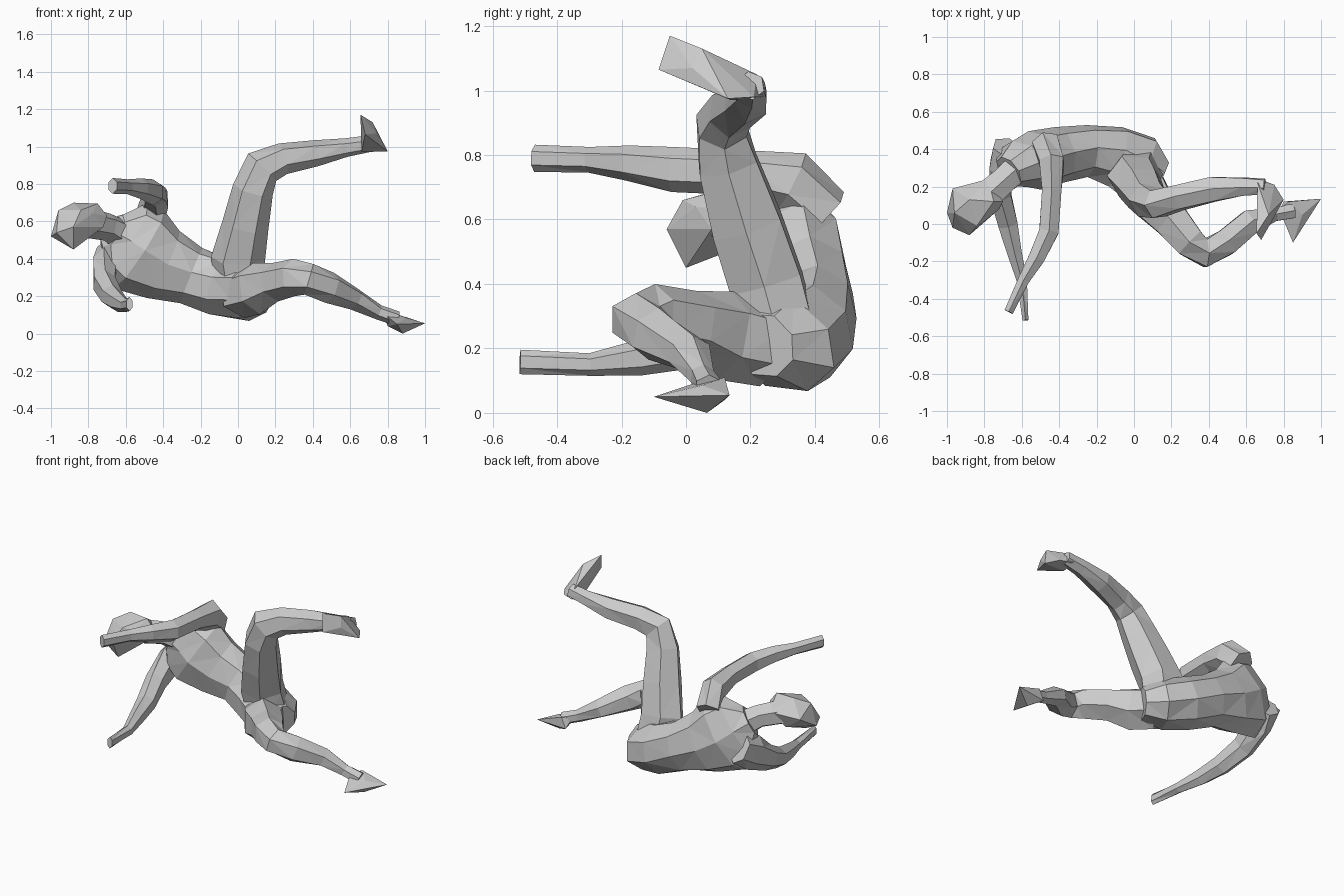
import bpy, bmesh, math
from mathutils import Vector


def finish(name, bm):
    bmesh.ops.triangulate(bm, faces=bm.faces[:])
    bmesh.ops.recalc_face_normals(bm, faces=bm.faces[:])
    me = bpy.data.meshes.new(name)
    bm.to_mesh(me)
    bm.free()
    bpy.context.collection.objects.link(bpy.data.objects.new(name, me))


def limb(name, stations, ref, sides=6):
    """Faceted tube; station = x, y, z, half size along ref, half size across it."""
    bm = bmesh.new()
    pts = [Vector(s[:3]) for s in stations]
    rings = []
    for i, s in enumerate(stations):
        t = (pts[min(i + 1, len(pts) - 1)] - pts[max(i - 1, 0)]).normalized()
        u = Vector(ref)
        u = (u - t * u.dot(t)).normalized()
        v = t.cross(u)
        ring = []
        for k in range(sides):
            a = 2 * math.pi * k / sides
            ring.append(bm.verts.new(pts[i] + u * (s[3] * math.cos(a)) + v * (s[4] * math.sin(a))))
        rings.append(ring)
    for r, q in zip(rings, rings[1:]):
        for k in range(sides):
            n = (k + 1) % sides
            bm.faces.new((r[k], r[n], q[n], q[k]))
    bm.faces.new(rings[0])
    bm.faces.new(rings[-1])
    finish(name, bm)


def hull(name, points):
    """Faceted block wrapped around a few corner points."""
    bm = bmesh.new()
    for p in points:
        bm.verts.new(p)
    res = bmesh.ops.convex_hull(bm, input=bm.verts[:])
    loose = [g for g in res["geom_interior"] if isinstance(g, bmesh.types.BMVert)]
    bmesh.ops.delete(bm, geom=loose, context='VERTS')
    finish(name, bm)


# torso: curled from pelvis to neck base
limb("torso", [
    (0.14, 0.24, 0.21, 0.10, 0.11),
    (0.04, 0.29, 0.22, 0.15, 0.20),
    (-0.10, 0.36, 0.25, 0.16, 0.17),
    (-0.25, 0.39, 0.31, 0.16, 0.14),
    (-0.40, 0.37, 0.37, 0.20, 0.15),
    (-0.53, 0.34, 0.45, 0.25, 0.16),
    (-0.61, 0.32, 0.51, 0.23, 0.13),
    (-0.67, 0.28, 0.55, 0.10, 0.09)], (0.6, 0.1, 0.75), 8)

# neck and head
limb("neck", [
    (-0.60, 0.32, 0.51, 0.09, 0.09),
    (-0.70, 0.23, 0.57, 0.075, 0.08),
    (-0.80, 0.14, 0.59, 0.08, 0.09)], (0, 0, 1))
hull("head", [
    (-1.0, 0.06, 0.52), (-0.97, 0.19, 0.60), (-0.96, 0.06, 0.66), (-0.88, 0.13, 0.70),
    (-0.75, 0.12, 0.695), (-0.78, 0.24, 0.62), (-0.70, 0.12, 0.63), (-0.72, 0.08, 0.57),
    (-0.88, 0.0, 0.45), (-0.88, -0.06, 0.57), (-0.97, -0.02, 0.54), (-0.86, 0.18, 0.52),
    (-0.78, 0.03, 0.64), (-0.84, -0.01, 0.66)])

# arms reaching forward
limb("upper_arm_and_hand", [
    (-0.47, 0.43, 0.62, 0.09, 0.08),
    (-0.44, 0.33, 0.72, 0.095, 0.075),
    (-0.44, 0.18, 0.745, 0.07, 0.06),
    (-0.455, -0.04, 0.755, 0.07, 0.06),
    (-0.52, -0.18, 0.775, 0.055, 0.05),
    (-0.59, -0.30, 0.785, 0.04, 0.035),
    (-0.67, -0.47, 0.79, 0.042, 0.028)], (0, 0, 1))
limb("lower_arm_and_hand", [
    (-0.68, 0.41, 0.42, 0.10, 0.08),
    (-0.71, 0.31, 0.36, 0.11, 0.07),
    (-0.715, 0.16, 0.27, 0.08, 0.065),
    (-0.675, 0.0, 0.20, 0.065, 0.06),
    (-0.64, -0.15, 0.17, 0.055, 0.045),
    (-0.60, -0.30, 0.15, 0.035, 0.032),
    (-0.58, -0.515, 0.158, 0.038, 0.018)], (0, 0, 1))

# raised leg: thigh, bent knee, calf, foot
limb("raised_leg", [
    (0.02, 0.29, 0.24, 0.14, 0.13),
    (0.0, 0.25, 0.40, 0.145, 0.13),
    (0.04, 0.19, 0.58, 0.125, 0.125),
    (0.08, 0.13, 0.77, 0.11, 0.105),
    (0.13, 0.11, 0.89, 0.105, 0.085),
    (0.24, 0.14, 0.935, 0.085, 0.075),
    (0.42, 0.185, 0.965, 0.07, 0.075),
    (0.58, 0.20, 0.995, 0.05, 0.055),
    (0.70, 0.20, 1.015, 0.045, 0.045)], (0.85, 0.1, -0.55))
hull("raised_foot", [
    (0.66, 0.22, 1.05), (0.67, 0.24, 0.98), (0.80, 0.13, 0.975), (0.75, 0.21, 0.98),
    (0.66, 0.14, 0.97), (0.72, 0.05, 1.13), (0.655, -0.05, 1.17), (0.68, -0.085, 1.065),
    (0.66, 0.04, 1.06), (0.74, 0.02, 1.07)])

# lowered leg: thigh, knee, calf, foot
limb("lowered_leg", [
    (0.02, 0.25, 0.21, 0.13, 0.14),
    (0.10, 0.12, 0.24, 0.14, 0.125),
    (0.20, 0.02, 0.275, 0.105, 0.11),
    (0.30, -0.10, 0.30, 0.10, 0.095),
    (0.38, -0.155, 0.29, 0.085, 0.085),
    (0.49, -0.10, 0.245, 0.085, 0.08),
    (0.62, 0.01, 0.185, 0.06, 0.075),
    (0.75, 0.05, 0.115, 0.04, 0.04),
    (0.85, 0.07, 0.08, 0.04, 0.045)], (0, 0, 1))
hull("lowered_foot", [
    (0.78, 0.08, 0.10), (0.83, 0.12, 0.11), (0.80, 0.02, 0.09), (1.0, 0.135, 0.055),
    (0.88, 0.065, 0.0), (0.85, -0.10, 0.05), (0.80, 0.12, 0.04), (0.90, 0.05, 0.085)])
